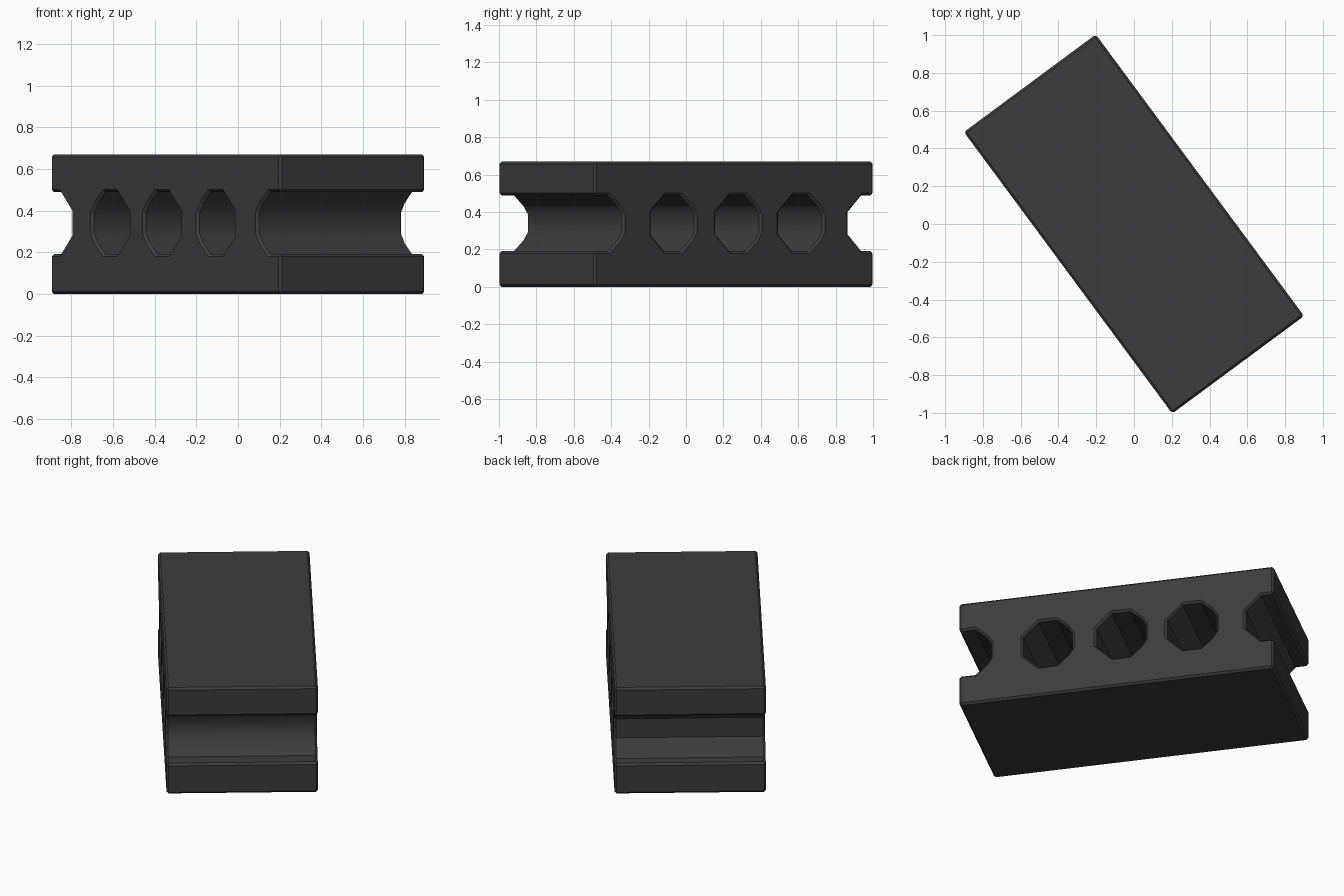
import bpy, bmesh, math
from mathutils import Matrix

cube = bpy.data.objects.get("Cube")
if cube:
    bpy.data.objects.remove(cube, do_unlink=True)

WIDTH, LENGTH, HEIGHT = 0.868, 1.854, 0.67
CHAMFER = 0.012
TURN = math.radians(36.5)


def flat_material(name, rgb):
    mat = bpy.data.materials.new(name)
    mat.use_nodes = True
    mat.diffuse_color = (*rgb, 1)
    mat.node_tree.nodes["Principled BSDF"].inputs["Base Color"].default_value = (*rgb, 1)
    return mat


def add_object(name, bm, mat):
    bmesh.ops.recalc_face_normals(bm, faces=bm.faces[:])
    mesh = bpy.data.meshes.new(name)
    bm.to_mesh(mesh)
    bm.free()
    mesh.materials.append(mat)
    obj = bpy.data.objects.new(name, mesh)
    bpy.context.collection.objects.link(obj)
    return obj


charcoal = flat_material("charcoal", (0.045, 0.045, 0.045))

# Solid block, long side along y
bm = bmesh.new()
bmesh.ops.create_cube(bm, size=1, matrix=Matrix.Translation((0, 0, HEIGHT / 2))
                      @ Matrix.Diagonal((WIDTH, LENGTH, HEIGHT, 1)))
block = add_object("brick_block", bm, charcoal)

# Cutter: three bores and two end channels, octagons with extra corners on one side
upper = [(0.145, 0.048), (0.118, 0.09), (0.053, 0.149), (-0.055, 0.149), (-0.145, 0.06)]
profile = upper + [(y, -z) for y, z in reversed(upper)]
bm = bmesh.new()
for centre in (-0.885, -0.405, 0.027, 0.445, 0.907):
    face = bm.faces.new([bm.verts.new((-WIDTH, centre + y, 0.34 + z)) for y, z in profile])
    prism = bmesh.ops.extrude_face_region(bm, geom=[face])
    verts = [g for g in prism["geom"] if isinstance(g, bmesh.types.BMVert)]
    bmesh.ops.translate(bm, verts=verts, vec=(2 * WIDTH, 0, 0))
cutter = add_object("bore_cutter", bm, charcoal)
cutter.hide_render = True

# Cut the bores, then chamfer every square edge
cut = block.modifiers.new("bores", 'BOOLEAN')
cut.operation = 'DIFFERENCE'
cut.solver = 'EXACT'
cut.object = cutter
edge = block.modifiers.new("chamfer", 'BEVEL')
edge.width = CHAMFER
edge.segments = 1
edge.limit_method = 'ANGLE'
edge.angle_limit = math.radians(60)
bpy.context.view_layer.update()
depsgraph = bpy.context.evaluated_depsgraph_get()
mesh = bpy.data.meshes.new_from_object(block.evaluated_get(depsgraph))
block.modifiers.clear()
block.data = mesh
bpy.data.objects.remove(cutter, do_unlink=True)

# Smooth only the rounded wall of each bore
for p in mesh.polygons:
    n, c = p.normal, p.center
    inside = abs(n.x) < 0.1 and abs(c.y) < 0.88 and 0.15 < c.z < 0.53
    p.use_smooth = inside and n.y < -0.3 and n.z > -0.6

block.rotation_euler.z = TURN
